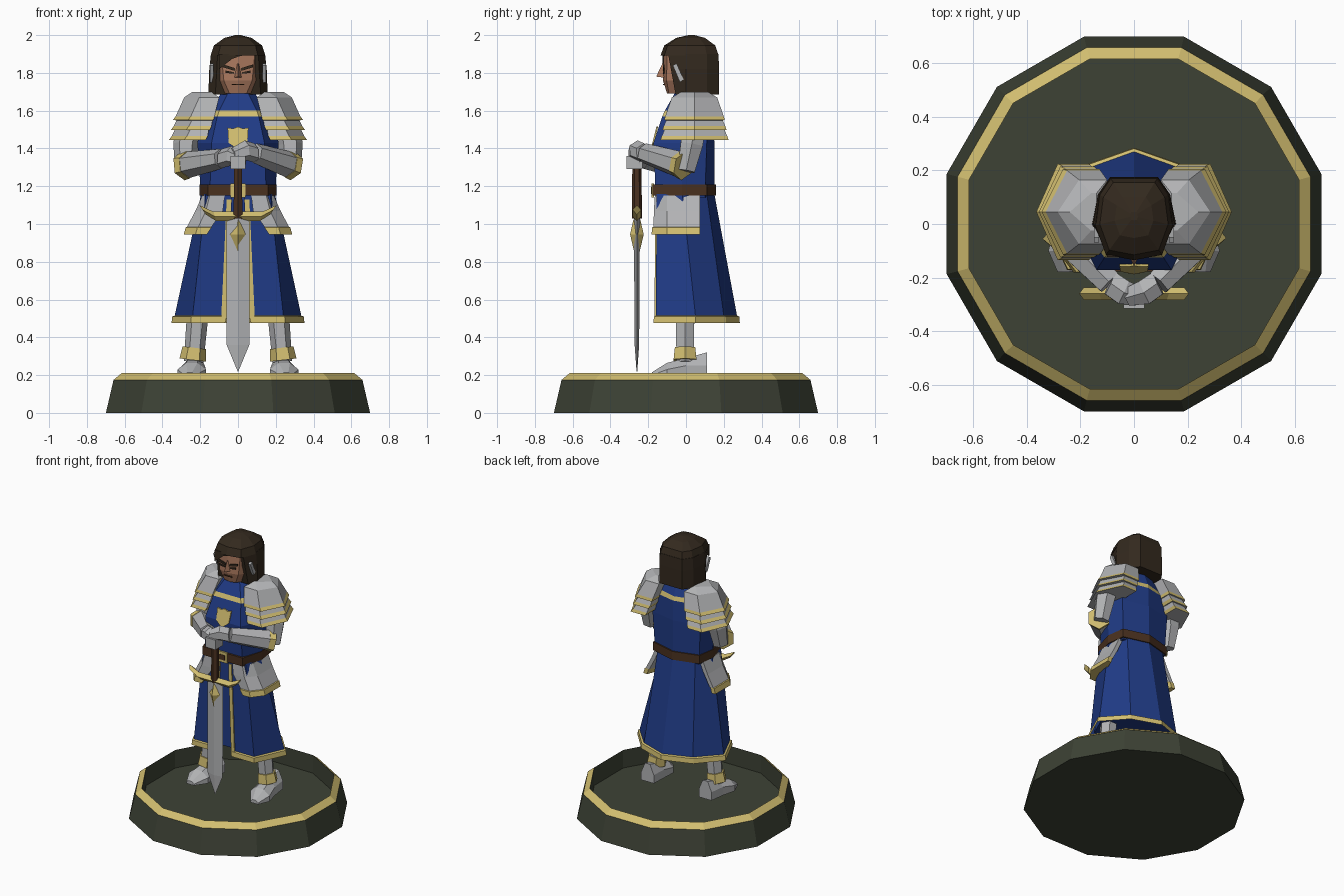
import bpy, bmesh, math
from mathutils import Vector

if "Cube" in bpy.data.objects:
    bpy.data.objects.remove(bpy.data.objects["Cube"])


def linear(c):
    return c / 12.92 if c < .04 else ((c + .055) / 1.055) ** 2.4


def material(name, *rgb):
    m = bpy.data.materials.new(name)
    colour = [linear(c / 255) for c in rgb] + [1]
    m.diffuse_color = colour
    m.use_nodes = True
    m.node_tree.nodes["Principled BSDF"].inputs["Base Color"].default_value = colour
    return m


stone = material("dark green stone", 61, 66, 53)
gold = material("gold trim", 210, 190, 112)
blue = material("blue cloth", 32, 59, 134)
steel = material("steel", 178, 179, 181)
hair = material("dark brown hair", 51, 41, 30)
skin = material("skin", 172, 122, 95)
leather = material("brown leather", 74, 49, 31)


def build(name, bm, mats):
    bmesh.ops.recalc_face_normals(bm, faces=bm.faces)
    me = bpy.data.meshes.new(name)
    bm.to_mesh(me)
    bm.free()
    for m in mats:
        me.materials.append(m)
    ob = bpy.data.objects.new(name, me)
    bpy.context.collection.objects.link(ob)
    return ob


def loft(name, rings, mats, closed=True, caps=True):
    """Skin a list of rings; mats is one material or one for each row."""
    rows = mats if isinstance(mats, list) else [mats] * (len(rings) - 1)
    slots = list(dict.fromkeys(rows))
    bm = bmesh.new()
    vs = [[bm.verts.new(p) for p in r] for r in rings]
    n = len(vs[0])
    for a, b, m in zip(vs, vs[1:], rows):
        for i in range(n if closed else n - 1):
            j = (i + 1) % n
            bm.faces.new((a[i], a[j], b[j], b[i])).material_index = slots.index(m)
    if caps:
        bm.faces.new(vs[0]).material_index = slots.index(rows[0])
        bm.faces.new(vs[-1]).material_index = slots.index(rows[-1])
    return build(name, bm, slots)


def sym(z, *half):
    """Full ring from the +x half, listed front to back."""
    return [(x, y, z) for x, y in half] + [(-x, y, z) for x, y in reversed(half) if x]


def beam(name, points, sizes, mat, sides=6):
    """Faceted limb through points; sizes are radii."""
    points = [Vector(p) for p in points]
    q = (points[-1] - points[0]).to_track_quat('Z', 'Y')
    turn = [math.tau * (i + .5) / sides for i in range(sides)]
    rings = [[p + q @ Vector((r * math.cos(t), r * math.sin(t), 0)) for t in turn]
             for p, r in zip(points, sizes)]
    return loft(name, rings, mat)


def plate(name, outline, y, mat, depth=.008, lean=0):
    """Flat piece facing the front, from (x, z) points; lean tips the top back."""
    low = min(z for x, z in outline)
    return loft(name, [[(x, y + d + lean * (z - low), z) for x, z in outline] for d in (0, depth)], mat)


def box(name, x, y, z, mat):
    return loft(name, [[(x[i], y[j], h) for i, j in ((0, 0), (1, 0), (1, 1), (0, 1))] for h in z], mat)


# Plinth with gold rim and sunken floor
def disc(r, z):
    return [(r * math.cos(t), r * math.sin(t), z)
            for t in (math.radians(30 * i + 15) for i in range(12))]


loft("plinth", [disc(.724, 0), disc(.682, .175), disc(.638, .21), disc(.638, .08)],
     [stone, gold, stone])

# Torso, collar and belt
loft("tunic", [sym(1.14, (.15, -.16), (.195, -.02), (.175, .1), (0, .15)),
               sym(1.43, (.14, -.172), (.215, -.02), (.19, .11), (0, .15)),
               sym(1.57, (.11, -.125), (.19, -.02), (.17, .11), (0, .145)),
               sym(1.6, (.1, -.112), (.17, -.01), (.15, .1), (0, .14)),
               sym(1.7, (.05, -.055), (.08, 0), (.07, .08), (0, .1))],
     [blue, blue, gold, blue])
loft("belt", [sym(z, (.16, -.177), (.203, -.02), (.185, .11), (0, .16)) for z in (1.15, 1.21)], leather)
box("belt_buckle", (-.04, .04), (-.182, -.17), (1.14, 1.215), gold)
box("buckle_center", (-.022, .022), (-.185, -.18), (1.158, 1.195), leather)
plate("chest_shield", [(-.055, 1.51), (-.025, 1.505), (0, 1.515), (.025, 1.505), (.055, 1.51),
                       (.05, 1.43), (0, 1.39), (-.05, 1.43)], -.188, gold, .009, .25)

# Open-fronted skirt with gold hem over a plain underskirt
loft("skirt", [sym(1.16, (.03, -.155), (.17, -.155), (.195, -.02), (.15, .11), (0, .15)),
               sym(.515, (.07, -.16), (.24, -.16), (.335, .05), (.195, .2), (0, .27)),
               sym(.51, (.07, -.17), (.247, -.17), (.348, .05), (.205, .21), (0, .282)),
               sym(.475, (.07, -.172), (.25, -.172), (.352, .05), (.207, .213), (0, .285))],
     [blue, gold, gold], closed=False, caps=False)
loft("underskirt", [sym(1.14, (.15, -.14), (.17, -.02), (.11, .1), (0, .13)),
                    sym(.52, (.22, -.14), (.31, .05), (.18, .18), (0, .25))], blue)

# Head: face, solid hair, crown and features
loft("face", [sym(1.69, (0, -.1), (.045, -.09), (.085, -.03)),
              sym(1.76, (0, -.122), (.075, -.103), (.113, -.04)),
              sym(1.91, (0, -.118), (.09, -.1), (.113, -.04))], skin)
loft("hair_back", [sym(1.685, (.12, -.055), (.157, 0), (.135, .11), (.09, .175)),
                   sym(1.82, (.112, -.08), (.152, 0), (.135, .11), (.09, .175)),
                   sym(1.9, (.108, -.095), (.143, 0), (.13, .11), (.088, .172))], hair)


def crown_ring(z, s):
    return sym(z, *[(x * s, .03 + (y - .03) * s) for x, y in
                    ((0, -.135), (.105, -.115), (.145, -.005), (.13, .11), (.088, .172))])


loft("hair_crown", [crown_ring(1.892, 1), crown_ring(1.945, .88), crown_ring(1.985, .5),
                    crown_ring(2, .1)], hair)
plate("hair_fringe", [(-.1, 1.9), (.05, 1.9), (-.03, 1.875), (-.1, 1.82)], -.124, hair, .009)
loft("nose", [[(-.02, -.115, 1.775), (0, -.158, 1.78), (.02, -.115, 1.775)],
              [(-.008, -.11, 1.85), (0, -.125, 1.85), (.008, -.11, 1.85)]], skin)
plate("mouth", [(-.035, 1.735), (.035, 1.735), (.03, 1.742), (-.03, 1.742)], -.122, leather)

for s, side in ((1, "left"), (-1, "right")):
    def flip(*pts):
        return [(s * p[0], *p[1:]) for p in pts]

    # Face details
    plate(side + "_brow", flip((.015, 1.825), (.08, 1.845), (.08, 1.83), (.015, 1.81)), -.122, hair)
    plate(side + "_eye", flip((.02, 1.803), (.065, 1.812), (.065, 1.8), (.02, 1.795)), -.121, hair)
    loft(side + "_hair_clip", [flip((x, -.07, 1.84), (x, -.05, 1.85), (x, -.012, 1.765), (x, -.032, 1.75))
                               for x in (.13, .149)], steel)

    # Gold edge down the skirt opening
    loft(side + "_skirt_trim", [flip((a, y, z), (b, y, z), (b, y + .015, z), (a, y + .015, z))
                                for a, b, y, z in ((.035, .06, -.161, 1.13), (.063, .09, -.168, .48))], gold)

    # Hip plate with gold lower edge
    hip = [flip((a, f, z), (b, f, z), (c, -.1, z), (c, .075, z), (c - .03, .075, z), (a, f + .02, z))
           for a, b, c, f, z in ((.07, .15, .19, -.165, 1.15), (.08, .17, .225, -.17, 1.07),
                                 (.14, .21, .27, -.172, .985), (.14, .215, .277, -.18, .982),
                                 (.165, .225, .287, -.182, .945))]
    loft(side + "_hip_plate", hip, [steel, steel, gold, gold])

    # Layered shoulder guard
    def guard(z, inner, outer, h):
        return flip(*[(x, .045 + y, z) for x, y in
                      ((inner, -h), (outer - .08, -h), (outer, 0), (outer - .08, h), (inner, h))])

    rings = [guard(1.7, .14, .24, .07), guard(1.67, .1, .285, .12), guard(1.57, .125, .33, .155)]
    rows = [steel, steel]
    for k in range(3):
        top, grow = 1.57 - .052 * k, .01 * k
        rings += [guard(top - .02, .13 + 2 * grow, .345 + grow, .16 + grow),
                  guard(top - .021, .135 + 2 * grow, .325 + grow, .15 + grow)]
        rows += [gold, steel]
        if k < 2:
            rings.append(guard(top - .052, .14 + 2 * grow, .34 + grow, .163 + grow))
            rows.append(steel)
    loft(side + "_shoulder_guard", rings, rows)

    # Arm: the left hand rests on the right
    lift = .03 if s > 0 else 0
    beam(side + "_upper_arm", flip((.25, .05, 1.56), (.275, .03, 1.42), (.28, 0, 1.28)),
         (.07, .068, .053), steel)
    elbow, wrist = Vector((.282, -.02, 1.31)), Vector((.09, -.22, 1.345 + lift))
    beam(side + "_forearm", flip(elbow.lerp(wrist, .1), wrist), (.07, .053), steel)
    beam(side + "_elbow_trim", flip(elbow.lerp(wrist, -.04), elbow.lerp(wrist, .1)), (.078, .073), gold)
    beam(side + "_hand", flip(wrist, (.04, -.255, 1.36 + lift), (-.03, -.275, 1.335 + lift)),
         (.052, .053, .038), steel)

    # Leg, ankle cuff and pointed shoe
    beam(side + "_leg", flip((.21, -.005, .56), (.235, -.005, .27)), (.058, .052), steel)
    beam(side + "_ankle_cuff", flip((.232, -.005, .345), (.24, -.005, .28)), (.062, .07), gold)
    shoe = [flip((c - w, y, .19), (c + w, y, .19), (c + w, y, low),
                 (c + w * .4, y, high), (c - w * .4, y, high), (c - w, y, low))
            for c, w, y, low, high in ((.23, .05, .11, .25, .32), (.235, .06, 0, .25, .29),
                                       (.245, .075, -.1, .23, .265), (.255, .03, -.18, .2, .215))]
    loft(side + "_shoe", shoe, steel)

# Sword standing point down
def blade_ring(z, w, d):
    return [(-w, -.26, z), (0, -.26 - d, z), (w, -.26, z), (0, -.26 + d, z)]


loft("blade", [blade_ring(1.04, .062, .016), blade_ring(.36, .06, .012), blade_ring(.22, .002, .002)], steel)
loft("blade_ornament", [blade_ring(1.025, .004, .018), blade_ring(.945, .048, .036),
                        blade_ring(.85, .002, .014)], gold)
beam("grip", [(0, -.26, 1.03), (0, -.26, 1.32)], (.027, .024), leather)
box("pommel", (-.04, .04), (-.315, -.23), (1.29, 1.36), steel)
loft("crossguard", [[(x, -.26, z), (x + t / 2, -.237, z - h / 2), (x + t, -.26, z - h),
                     (x + t / 2, -.283, z - h / 2)]
                    for x, z, t, h in ((-.205, 1.1, .035, .05), (-.13, 1.065, .015, .05),
                                       (0, 1.065, 0, .05), (.13, 1.065, -.015, .05),
                                       (.205, 1.1, -.035, .05))], gold)
